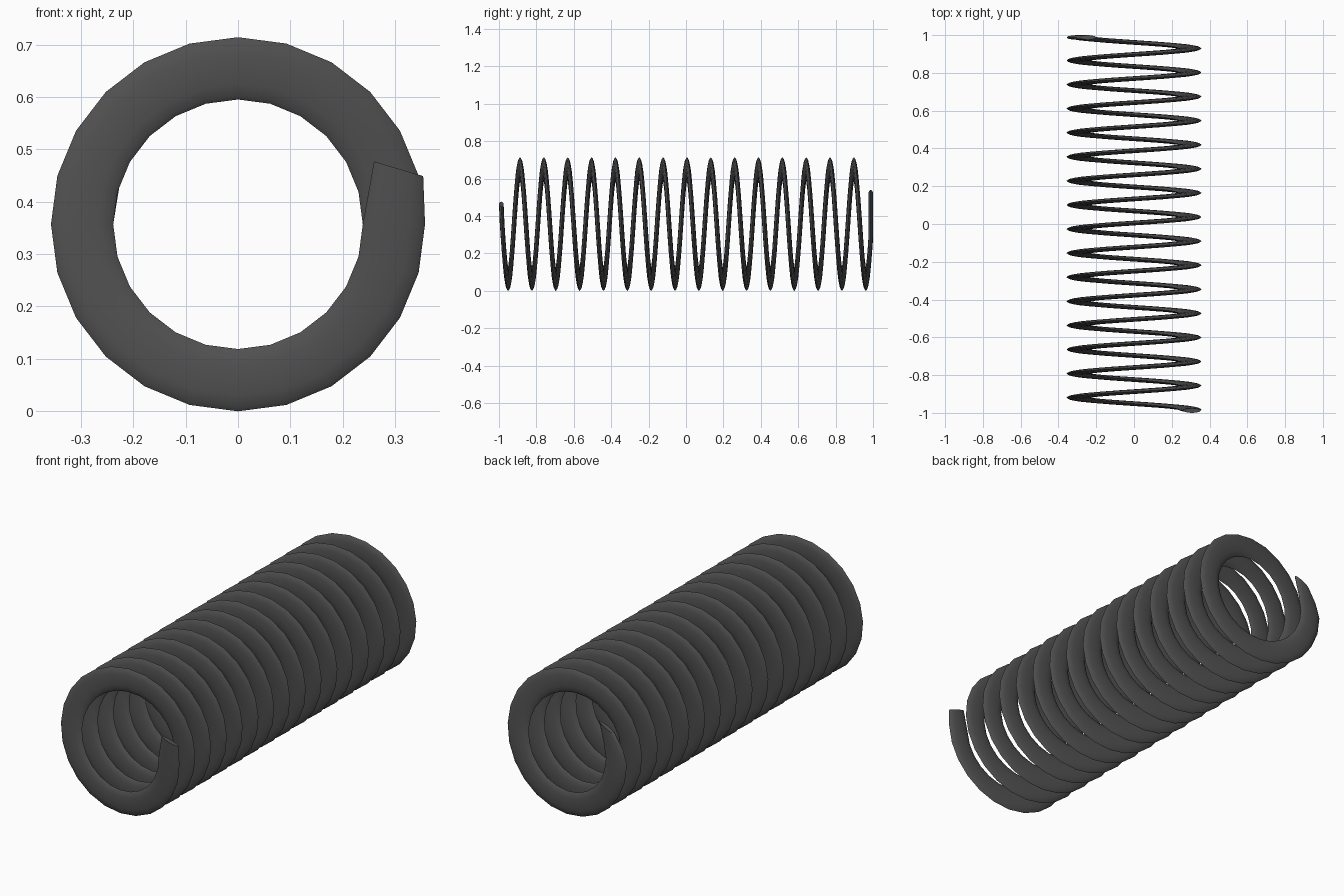
import bpy, bmesh, math
from mathutils import Vector

if "Cube" in bpy.data.objects:
    bpy.data.objects.remove(bpy.data.objects["Cube"])

R, WIRE, FLAT = 0.298, 0.0595, 0.0125   # coil radius, wire half-width, wire half-depth in y
CZ, PITCH, TURNS = 0.357, 0.1275, 15.5
PER_TURN, SIDES = 24, 12
Y0 = -0.983


def y_at(turn):
    return max(-0.9875, min(0.9875, Y0 + PITCH * turn))


# stations along the wire: inner edge, outer edge (x, z) and depth y
stations = [((0.26, 0.477), (0.354, 0.449), y_at(-0.05))]      # straightened front end
steps = int(PER_TURN * TURNS)
for i in range(steps + 1):
    a = -math.tau * i / PER_TURN
    c, s = math.cos(a), math.sin(a)
    ri, ro = R - WIRE, R + WIRE
    stations.append(((ri * c, CZ + ri * s), (ro * c, CZ + ro * s), y_at(i / PER_TURN)))
stations.append(((-0.225, 0.44), (-0.335, 0.425), 0.9875))     # bent back end
stations.append(((-0.20, 0.54), (-0.29, 0.495), 0.9875))

# sweep the flattened wire section through the stations
bm = bmesh.new()
rings = []
for inner, outer, y in stations:
    pi = Vector((inner[0], y, inner[1]))
    po = Vector((outer[0], y, outer[1]))
    mid, half = (pi + po) / 2, (po - pi) / 2
    rings.append([bm.verts.new(mid + half * math.cos(math.tau * k / SIDES)
                               + Vector((0, FLAT * math.sin(math.tau * k / SIDES), 0)))
                  for k in range(SIDES)])
for r0, r1 in zip(rings, rings[1:]):
    for k in range(SIDES):
        n = (k + 1) % SIDES
        bm.faces.new((r0[k], r0[n], r1[n], r1[k]))
# flat end caps
bm.faces.new(rings[0])
bm.faces.new(rings[-1])
bmesh.ops.recalc_face_normals(bm, faces=bm.faces)

mesh = bpy.data.meshes.new("coil_spring")
bm.to_mesh(mesh)
bm.free()
spring = bpy.data.objects.new("coil_spring", mesh)
bpy.context.collection.objects.link(spring)

# dark grey wire
mat = bpy.data.materials.new("dark_steel")
mat.diffuse_color = (0.08, 0.08, 0.08, 1)
mat.use_nodes = True
mat.node_tree.nodes["Principled BSDF"].inputs["Base Color"].default_value = mat.diffuse_color
mesh.materials.append(mat)

bpy.context.view_layer.objects.active = spring
spring.select_set(True)
bpy.ops.object.shade_smooth_by_angle(angle=math.radians(60))
